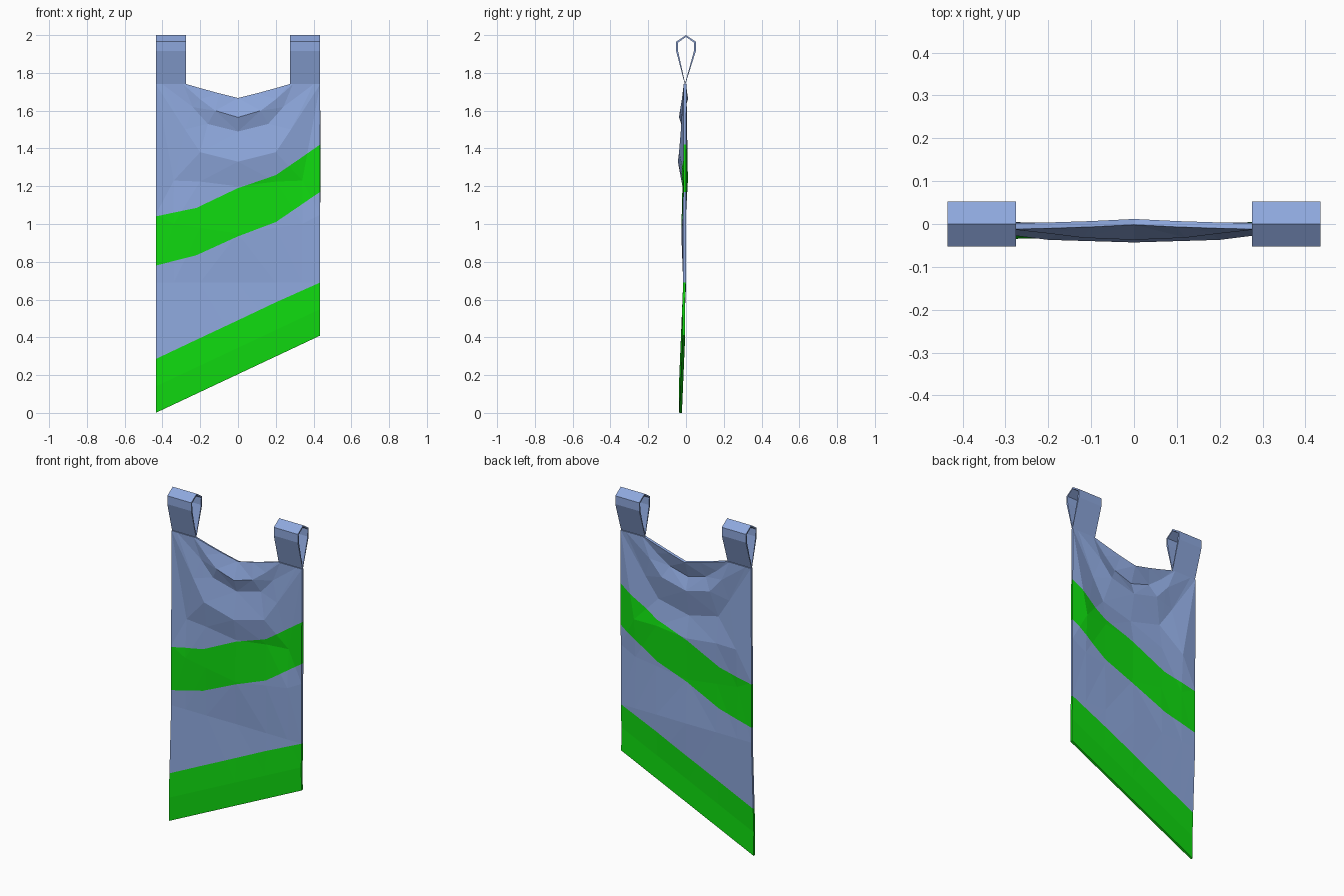
import bpy, bmesh
from mathutils import Vector

cube = bpy.data.objects.get("Cube")
if cube:
    bpy.data.objects.remove(cube)


def material(name, rgb):
    m = bpy.data.materials.new(name)
    m.use_nodes = True
    m.diffuse_color = (*rgb, 1)
    m.node_tree.nodes["Principled BSDF"].inputs["Base Color"].default_value = (*rgb, 1)
    return m


BLUE = material("cloth blue", (0.27, 0.39, 0.72))
GREEN = material("stripe green", (0.005, 0.70, 0.005))
HALF = 0.435


def finish(bm, name, thickness, offset):
    mesh = bpy.data.meshes.new(name)
    bm.to_mesh(mesh)
    bm.free()
    ob = bpy.data.objects.new(name, mesh)
    bpy.context.collection.objects.link(ob)
    mesh.materials.append(BLUE)
    mesh.materials.append(GREEN)
    mod = ob.modifiers.new("thickness", "SOLIDIFY")
    mod.thickness = thickness
    mod.offset = offset
    return ob


# Draped rows, from the middle outwards: (x, y, z), mirrored to the other side
rows = [
    [(0, 0.005, 1.665), (0.10, 0, 1.69), (0.19, -0.003, 1.715), (0.275, -0.005, 1.74)],
    [(0, -0.03, 1.565), (0.12, -0.025, 1.60), (0.20, -0.015, 1.66), (0.29, -0.005, 1.74)],
    [(0, -0.005, 1.49), (0.16, -0.003, 1.53), (0.24, -0.003, 1.62), (0.33, -0.005, 1.74)],
    [(0, -0.036, 1.33), (0.20, -0.03, 1.38), (0.28, -0.02, 1.50), (0.40, -0.005, 1.74)],
    [(0, -0.012, 1.20), (0.20, -0.008, 1.225), (0.34, 0.003, 1.23), (HALF, -0.005, 1.74)],
    [(0, -0.018, 0.95), (0.20, -0.014, 0.98), (0.34, -0.010, 1.0), (HALF, -0.008, 1.05)],
    [(0, -0.006, 0.69), (0.20, -0.008, 0.69), (0.34, -0.008, 0.69), (HALF, -0.008, 0.69)],
]


def hem(x):
    return 0.205 + 0.47 * x


bm = bmesh.new()
grid = []
for row in rows:
    pts = [(-x, y, z) for x, y, z in reversed(row[1:])] + row
    grid.append([bm.verts.new(p) for p in pts])
# Slanted hem
for lift, y in ((0.14, -0.022), (0, -0.020)):
    grid.append([bm.verts.new((v.co.x, y + 0.02 * v.co.x, hem(v.co.x) + lift))
                 for v in grid[6]])
for a, b in zip(grid, grid[1:]):
    for i in range(len(a) - 1):
        bm.faces.new((a[i], b[i], b[i + 1], a[i + 1]))
bmesh.ops.triangulate(bm, faces=bm.faces[:])

# Stripe edges as heights at the fold columns
columns = [-HALF, -0.22, 0, 0.2, HALF]
edges = [[1.04, 1.085, 1.19, 1.26, 1.42],
         [0.78, 0.835, 0.935, 1.01, 1.17],
         [0.285, 0.387, 0.49, 0.585, 0.69]]


def cut(faces, point, normal):
    geom = set(faces)
    for f in faces:
        geom.update(f.edges)
        geom.update(f.verts)
    bmesh.ops.bisect_plane(bm, geom=list(geom), dist=1e-5,
                           plane_co=point, plane_no=normal)


def section(i):
    return [f for f in bm.faces
            if columns[i] < f.calc_center_median().x < columns[i + 1]
            and f.calc_center_median().z < 1.6]


for x in columns[1:-1]:
    cut([f for f in bm.faces if f.calc_center_median().z < 1.6], (x, 0, 0), (1, 0, 0))
for heights in edges:
    for i in range(4):
        dx = columns[i + 1] - columns[i]
        dz = heights[i + 1] - heights[i]
        cut(section(i), (columns[i], 0, heights[i]), Vector((-dz, 0, dx)).normalized())


def height_at(heights, x):
    for i in range(4):
        if x <= columns[i + 1] or i == 3:
            t = (x - columns[i]) / (columns[i + 1] - columns[i])
            return heights[i] + t * (heights[i + 1] - heights[i])


for f in bm.faces:
    c = f.calc_center_median()
    top, low, bottom = [height_at(h, c.x) for h in edges]
    f.material_index = int(low < c.z < top or c.z < bottom)
    f.smooth = False
finish(bm, "banner_cloth", 0.014, 0)

# Hanging loops
loop = [(-0.005, 1.735), (0.052, 1.915), (0.052, 1.965), (0, 2.0),
        (-0.052, 1.965), (-0.052, 1.915)]
for name, x0, x1 in (("right_loop", -HALF, -0.275), ("left_loop", 0.275, HALF)):
    bm = bmesh.new()
    ends = [[bm.verts.new((x, y, z)) for y, z in loop] for x in (x0, x1)]
    for i in range(len(loop)):
        j = (i + 1) % len(loop)
        bm.faces.new((ends[0][i], ends[0][j], ends[1][j], ends[1][i]))
    bmesh.ops.recalc_face_normals(bm, faces=bm.faces[:])
    finish(bm, name, 0.01, -1)
